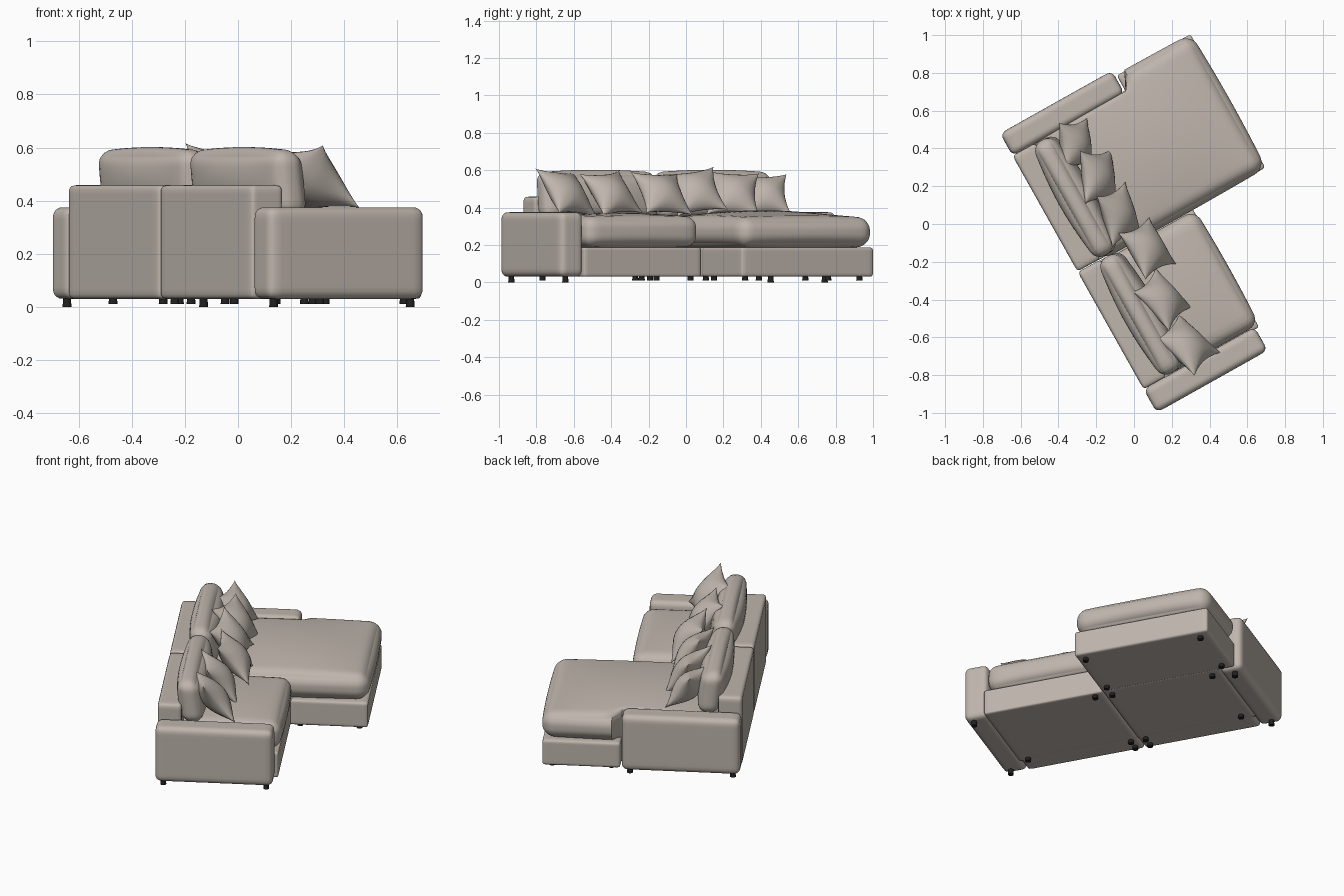
import bpy, bmesh, math
from mathutils import Matrix, Vector

old = bpy.data.objects.get("Cube")
if old:
    bpy.data.objects.remove(old, do_unlink=True)

# The sofa is modelled square (x = forward, y = along the back), then turned
TURN = Matrix.Rotation(math.radians(29.3), 4, 'Z')


def material(name, rgb):
    m = bpy.data.materials.new(name)
    m.use_nodes = True
    m.diffuse_color = (*rgb, 1)
    bsdf = m.node_tree.nodes["Principled BSDF"]
    bsdf.inputs["Base Color"].default_value = (*rgb, 1)
    bsdf.inputs["Roughness"].default_value = 0.8
    return m


FABRIC = material("greige_fabric", (0.52, 0.465, 0.415))
BLACK = material("black_plastic", (0.015, 0.015, 0.015))


def finish(name, bm, mat, matrix):
    bmesh.ops.recalc_face_normals(bm, faces=bm.faces)
    mesh = bpy.data.meshes.new(name)
    bm.to_mesh(mesh)
    bm.free()
    mesh.materials.append(mat)
    ob = bpy.data.objects.new(name, mesh)
    bpy.context.collection.objects.link(ob)
    ob.matrix_world = matrix
    bpy.ops.object.select_all(action='DESELECT')
    ob.select_set(True)
    bpy.context.view_layer.objects.active = ob
    bpy.ops.object.shade_smooth_by_angle(angle=math.radians(50))
    return ob


def soft_box(name, x, y, z, r, crown=(0, 0, 0), cuts=17, lean=0, shape=None):
    """Rounded box between ranges; crown swells each axis toward its middle."""
    bm = bmesh.new()
    bmesh.ops.create_cube(bm, size=2)
    bmesh.ops.subdivide_edges(bm, edges=bm.edges, cuts=cuts, use_grid_fill=True)
    half = Vector([(b - a) / 2 for a, b in (x, y, z)])
    mid = Vector([(b + a) / 2 for a, b in (x, y, z)])
    for v in bm.verts:
        # crowd the grid toward the edges so that the rounding is smooth
        t = [math.copysign(1 - (1 - min(abs(c), 1)) ** 1.7, c) for c in v.co]
        p = Vector([c * h for c, h in zip(t, half)])
        core = Vector([max(r - h, min(h - r, c)) for c, h in zip(p, half)])
        p = core + (p - core).normalized() * r
        for i in range(3):
            a, b = t[i - 1], t[i - 2]
            p[i] += crown[i] * t[i] * (1 - a * a) * (1 - b * b)
        p.x -= lean * (p.z + half.z)
        v.co = p + mid
        if shape:
            shape(v.co)
    return finish(name, bm, FABRIC, TURN)


# Plinths under the seats
soft_box("seat_base", (-0.27, 0.31), (-0.80, -0.08), (0.03, 0.187), 0.012)
soft_box("chaise_rear_base", (-0.27, 0.32), (-0.075, 0.64), (0.03, 0.187), 0.012)
soft_box("chaise_front_base", (0.305, 0.752), (-0.08, 0.73), (0.03, 0.187), 0.015)

# Arms and the two back frames
soft_box("right_arm", (-0.384, 0.29), (-0.93, -0.787), (0.03, 0.375), 0.035)
soft_box("left_arm", (-0.384, 0.295), (0.628, 0.765), (0.03, 0.375), 0.035)
soft_box("right_back_frame", (-0.384, -0.245), (-0.788, -0.077), (0.03, 0.458), 0.02)
soft_box("left_back_frame", (-0.384, -0.245), (-0.073, 0.63), (0.03, 0.458), 0.02)


# Seat cushions; the chaise one narrows beside the arm
def beside_arm(co):
    if co.x < 0.31:
        co.y = min(co.y, 0.635)


soft_box("seat_cushion", (-0.25, 0.318), (-0.785, -0.092), (0.19, 0.352), 0.06,
         (0.008, 0, 0.02))
soft_box("chaise_cushion", (-0.25, 0.755), (-0.083, 0.732), (0.19, 0.347), 0.07,
         (0.01, 0.005, 0.038), cuts=31, shape=beside_arm)

# Loose back cushions
for side, span in (("right", (-0.785, -0.08)), ("left", (-0.07, 0.625))):
    soft_box(side + "_back_cushion", (-0.245, -0.125), span, (0.34, 0.588), 0.052,
             (0.035, 0.0, 0.014), lean=0.12)


# Throw pillows with pinched sides and pointed corners
def pillow(name, x, y, z, yaw, lean, roll=0, size=0.285):
    bm = bmesh.new()
    n, h = 16, size / 2
    for side in (1, -1):
        rows = []
        for i in range(n + 1):
            row = []
            for j in range(n + 1):
                u, v = [math.sin((k / n - 0.5) * math.pi) for k in (i, j)]
                eu, ev = max(0, 1 - u * u), max(0, 1 - v * v)
                puff = 0.073 * (eu * ev) ** 0.6
                crease = 1 - 0.12 * math.exp(-(abs(u) - abs(v)) ** 2 * 40) * (u * u + v * v)
                row.append(bm.verts.new((side * puff * crease,
                                         u * h * (1 - 0.17 * ev),
                                         v * h * (1 - 0.17 * eu))))
            rows.append(row)
        for a, b in zip(rows, rows[1:]):
            for k in range(n):
                bm.faces.new((a[k], a[k + 1], b[k + 1], b[k]))
    bmesh.ops.remove_doubles(bm, verts=bm.verts, dist=0.0004)
    m = Matrix.Translation((x, y, z))
    for angle, axis in ((yaw, 'Z'), (-lean, 'Y'), (roll, 'X')):
        m = m @ Matrix.Rotation(math.radians(angle), 4, axis)
    finish(name, bm, FABRIC, m)


pillow("throw_pillow_1", -0.31, 0.42, 0.467, 4, 36, 3, 0.26)
pillow("throw_pillow_2", -0.19, 0.25, 0.475, 8, 36, -4)
pillow("throw_pillow_3", -0.08, 0.05, 0.485, 12, 36, 9)
pillow("throw_pillow_4", 0.07, -0.13, 0.475, 32, 40, -3)
pillow("throw_pillow_5", 0.15, -0.40, 0.475, 40, 38, 4)
pillow("throw_pillow_6", 0.28, -0.64, 0.48, 50, 38, -5, 0.30)

# Small round feet
feet = [(-0.34, -0.88), (0.25, -0.88), (-0.34, 0.71), (0.25, 0.71),
        (-0.34, -0.12), (-0.34, -0.03), (-0.27, -0.12), (-0.27, -0.03),
        (-0.25, -0.74), (-0.22, 0.57), (0.27, 0.58), (0.36, 0.67),
        (0.28, -0.13), (0.27, -0.03), (0.36, -0.03), (0.7, -0.03), (0.7, 0.67)]
for k, (x, y) in enumerate(feet):
    bm = bmesh.new()
    bmesh.ops.create_cone(bm, cap_ends=True, segments=16, radius1=0.017,
                          radius2=0.014, depth=0.04)
    low = 0 if k < 4 else 0.01
    finish(f"foot_{k + 1}", bm, BLACK, TURN @ Matrix.Translation((x, y, low + 0.02)))
